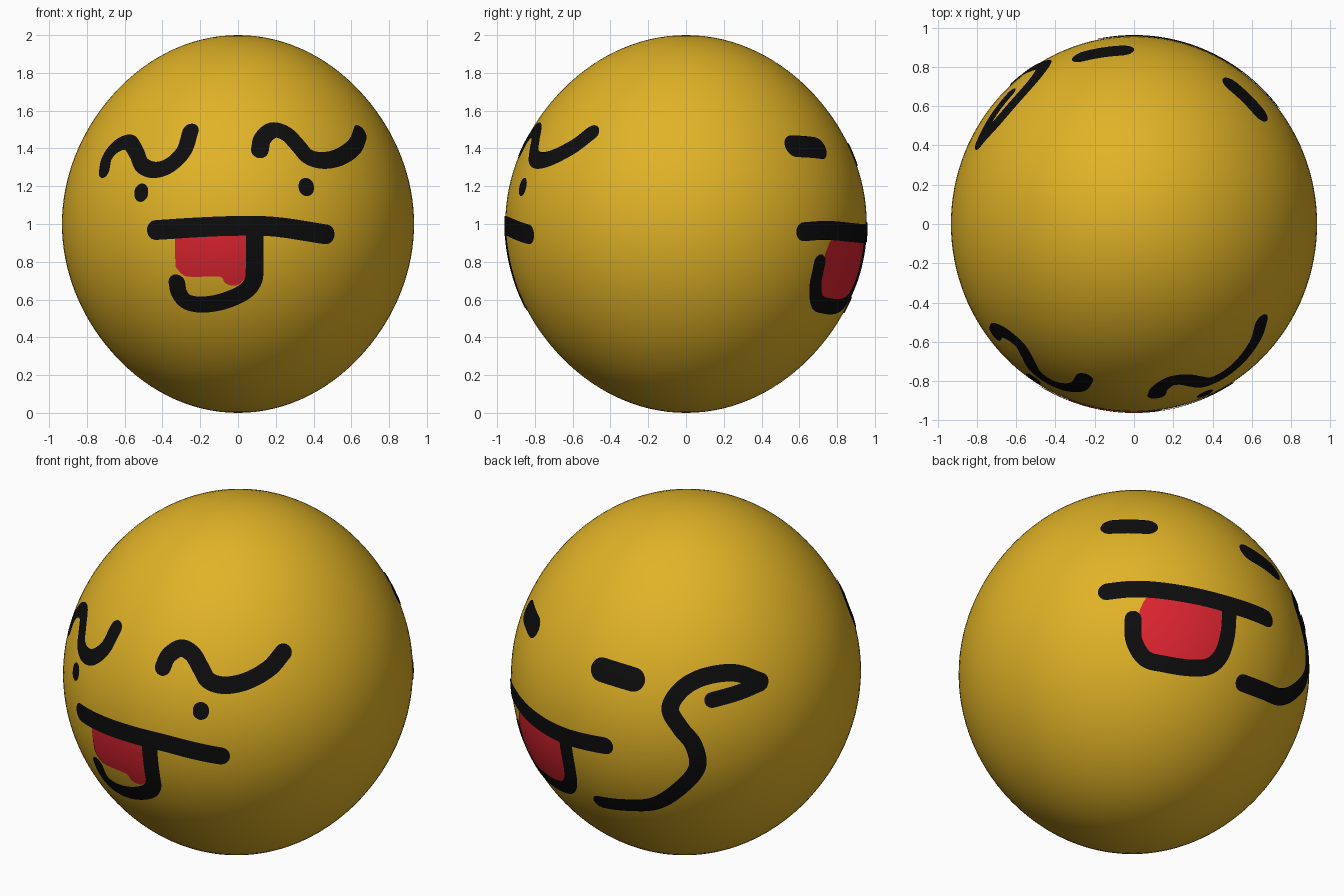
import bpy, bmesh, math
from mathutils import Vector

if "Cube" in bpy.data.objects:
    bpy.data.objects.remove(bpy.data.objects["Cube"])


def material(name, rgb):
    m = bpy.data.materials.new(name)
    m.diffuse_color = (*rgb, 1)
    m.use_nodes = True
    m.node_tree.nodes["Principled BSDF"].inputs["Base Color"].default_value = m.diffuse_color
    return m


YELLOW = material("golden yellow", (0.75, 0.45, 0.02))
BLACK = material("ink black", (0.004, 0.004, 0.004))
RED = material("tongue red", (0.72, 0.018, 0.03))

CENTRE = Vector((0, 0, 1))


def radius(d):
    """Ball radius along unit direction d: slightly oval, drawn out at the poles."""
    return 1 / math.sqrt((d.x / 0.932) ** 2 + (d.y / 0.957) ** 2 + (d.z / 0.943) ** 2) + 0.057 * d.z ** 4


def lifted(p, lift):
    d = p.normalized()
    return d * (radius(d) + lift)


# drawing directions: (azimuth, elevation, height of the drawing's origin)
FRONT, SIDE = (0, 0, 1), (90, 0, 1)
BACK_RIGHT, BACK_LEFT = (140, -30, 0), (215, 25, 0)


def project(view, u, v):
    """Drop a flat drawing point onto the ball along the view direction."""
    az, el = math.radians(view[0]), math.radians(view[1])
    flat = Vector((math.sin(az), -math.cos(az), 0))
    right = Vector((math.cos(az), math.sin(az), 0))
    toward = flat * math.cos(el) + Vector((0, 0, math.sin(el)))
    up = toward.cross(right)
    base = right * u + up * (v - view[2])
    lo, hi = 0.0, 1.2
    for _ in range(30):
        t = (lo + hi) / 2
        p = base + toward * t
        if p.length < radius(p.normalized()):
            lo = t
        else:
            hi = t
    return base + toward * lo


def smooth_path(pts, steps=8):
    """Catmull-Rom curve through the points."""
    pts = [Vector(p) for p in pts]
    ext = [2 * pts[0] - pts[1]] + pts + [2 * pts[-1] - pts[-2]]
    out = []
    for a, b, c, d in zip(ext, ext[1:], ext[2:], ext[3:]):
        for i in range(steps):
            t = i / steps
            out.append(0.5 * (2 * b + (c - a) * t + (2 * a - 5 * b + 4 * c - d) * t * t
                              + (3 * b - a - 3 * c + d) * t ** 3))
    return out + [pts[-1]]


def sheet(name, rows, mat, lift):
    """Thin plate hugging the ball, from rows of points."""
    bm = bmesh.new()
    grid = [[bm.verts.new(lifted(p, lift) + CENTRE) for p in row] for row in rows]
    for r0, r1 in zip(grid, grid[1:]):
        for i in range(len(r0) - 1):
            bm.faces.new((r0[i], r0[i + 1], r1[i + 1], r1[i]))
    bm.normal_update()
    for f in bm.faces:
        if f.normal.dot(f.calc_center_median() - CENTRE) < 0:
            f.normal_flip()
    return finish(name, bm, mat)


def finish(name, bm, mat):
    me = bpy.data.meshes.new(name)
    bm.to_mesh(me)
    bm.free()
    me.materials.append(mat)
    me.polygons.foreach_set("use_smooth", [True] * len(me.polygons))
    ob = bpy.data.objects.new(name, me)
    bpy.context.collection.objects.link(ob)
    return ob


def stroke(name, view, pts, half=0.047):
    """Round-ended brush stroke."""
    path = smooth_path([project(view, *p) for p in pts])
    n = len(path)
    stations = []
    for i, p in enumerate(path):
        tan = (path[min(i + 1, n - 1)] - path[max(i - 1, 0)]).normalized()
        stations.append((p, tan, half))
    caps = [math.radians(a) for a in (88, 75, 60, 45, 30, 15)]
    p0, t0, _ = stations[0]
    p1, t1, _ = stations[-1]
    stations = ([(p0 - t0 * half * math.sin(a), t0, half * math.cos(a)) for a in caps] + stations
                + [(p1 + t1 * half * math.sin(a), t1, half * math.cos(a)) for a in reversed(caps)])
    rows = []
    for p, tan, w in stations:
        side = p.normalized().cross(tan).normalized() * w
        rows.append([p + side, p, p - side])
    sheet(name, rows, BLACK, 0.005)


def patch(name, view, top, bottom):
    """Filled area between a top and a bottom edge."""
    tops = smooth_path([project(view, *p) for p in top], 5)
    bots = smooth_path([project(view, *p) for p in bottom], 5)
    rows = [[a.lerp(b, i / 10) for i in range(11)] for a, b in zip(tops, bots)]
    sheet(name, rows, RED, 0.003)


# ball
bm = bmesh.new()
bmesh.ops.create_uvsphere(bm, u_segments=128, v_segments=64, radius=1)
for v in bm.verts:
    d = v.co.normalized()
    v.co = d * radius(d) + CENTRE
finish("ball", bm, YELLOW)

# front face: wavy eyes with a dot under each
stroke("front_left_eye", FRONT, [(-.705, 1.285), (-.69, 1.35), (-.64, 1.41), (-.575, 1.43), (-.535, 1.375),
                                 (-.505, 1.31), (-.44, 1.285), (-.36, 1.31), (-.285, 1.385), (-.25, 1.49)], 0.045)
stroke("front_right_eye", FRONT, [(.115, 1.39), (.13, 1.45), (.185, 1.495), (.255, 1.475), (.315, 1.415),
                                  (.37, 1.355), (.45, 1.335), (.54, 1.355), (.615, 1.41), (.645, 1.48)])
for name, x, z in (("front_left_dot", -.51, 1.165), ("front_right_dot", .36, 1.195)):
    stroke(name, FRONT, [(x, z - .005), (x, z + .005)], 0.044)

# front mouth and tongue
stroke("front_mouth", FRONT, [(-.435, .968), (-.2, .983), (0, .99), (.2, .985), (.465, .945)], 0.052)
stroke("front_tongue_outline", FRONT, [(.088, .95), (.088, .78), (.08, .70), (.03, .64), (-.08, .592),
                                       (-.19, .575), (-.27, .59), (-.31, .635), (-.322, .69)])
bottom = [(-.33, .775), (-.3, .74), (-.26, .722), (-.1, .722), (-.07, .69), (-.03, .675), (.01, .685), (.05, .73)]
patch("front_tongue", FRONT, [(x, .97) for x, z in bottom], bottom)

# back face: dash eyes
stroke("back_right_eye", SIDE, [(.57, 1.41), (.70, 1.40)], 0.063)
stroke("back_left_eye", BACK_LEFT, [(-.452, .013), (-.282, -.04)], 0.066)

# back mouth and tongue
stroke("back_mouth", BACK_RIGHT, [(-.144, .43), (.03, .444), (.3, .412), (.51, .36), (.71, .287)], 0.05)
stroke("back_tongue_outline", BACK_RIGHT, [(-.005, .285), (0, .168), (.06, .072), (.165, .042), (.3, .022),
                                           (.4, .03), (.465, .088), (.5, .194), (.51, .34)], 0.045)
patch("back_tongue", BACK_RIGHT,
      [(.03, .33), (.07, .40), (.15, .43), (.25, .42), (.35, .40), (.43, .385), (.48, .35)],
      [(.02, .22), (.05, .13), (.14, .08), (.28, .06), (.38, .05), (.44, .10), (.48, .24)])

# curly squiggle on the back left, with its hooked tip
stroke("squiggle", BACK_LEFT, [(-.455, -.695), (-.32, -.712), (-.165, -.703), (-.03, -.62), (.06, -.51),
                               (.04, -.39), (-.03, -.30), (-.085, -.195), (-.02, -.09), (.10, -.025),
                               (.26, -.005), (.40, -.05)])
stroke("squiggle_hook", BACK_LEFT, [(.40, -.06), (.28, -.11), (.14, -.15)], 0.043)
